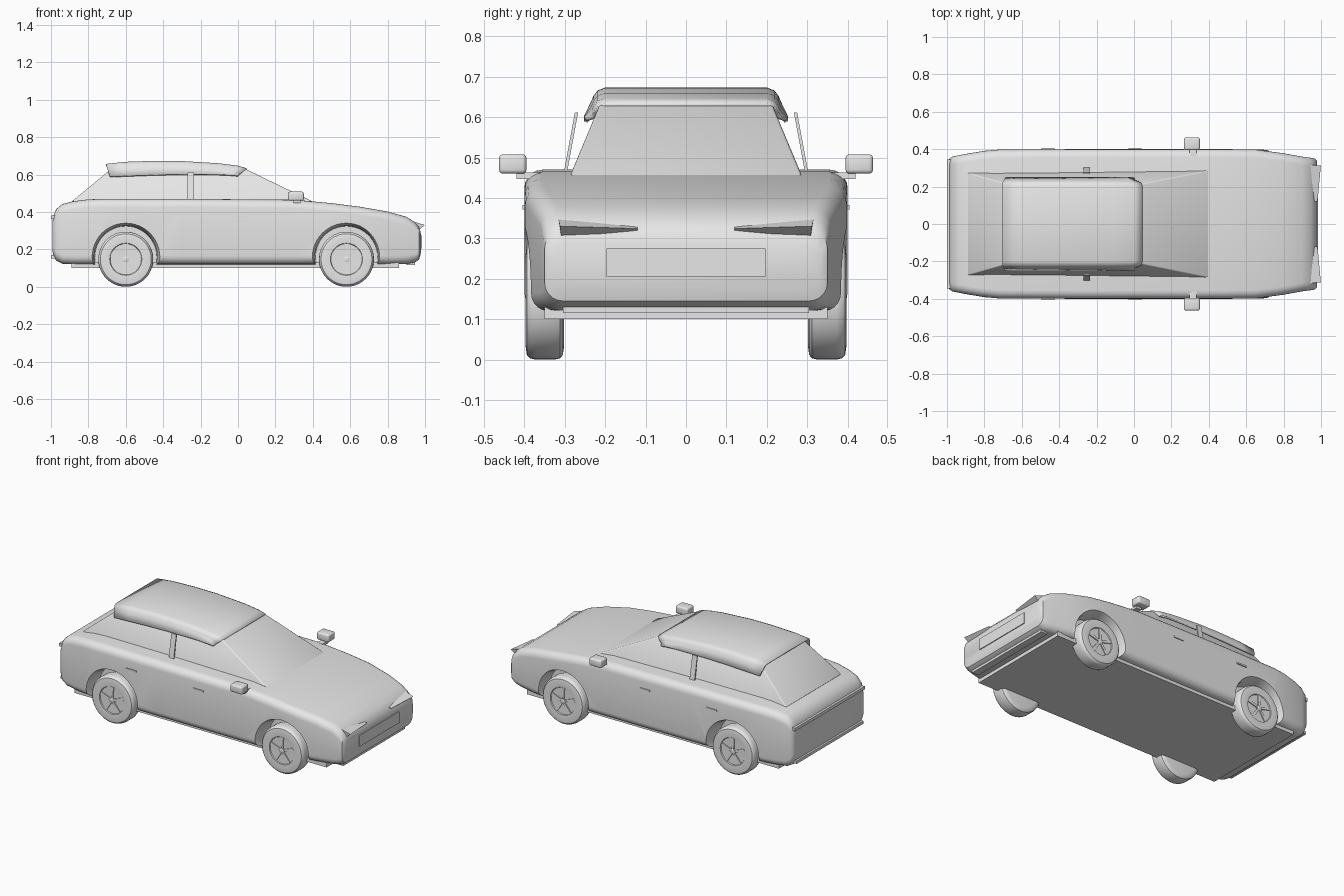
import bpy, bmesh, math
from mathutils import Vector, Matrix

if "Cube" in bpy.data.objects:
    bpy.data.objects.remove(bpy.data.objects["Cube"])

grey = bpy.data.materials.new("plain grey")
grey.diffuse_color = (0.8, 0.8, 0.8, 1)
grey.use_nodes = True
grey.node_tree.nodes["Principled BSDF"].inputs["Base Color"].default_value = grey.diffuse_color


def add(name, verts, faces, angle=35, bevel=0, parent_mat=True):
    """Mesh object with outward normals, optional bevel and angle-based smoothing."""
    bm = bmesh.new()
    vs = [bm.verts.new(v) for v in verts]
    for f in faces:
        bm.faces.new([vs[i] for i in f])
    bmesh.ops.recalc_face_normals(bm, faces=bm.faces[:])
    if bevel:
        bmesh.ops.bevel(bm, geom=bm.edges[:], offset=bevel, segments=3,
                        profile=0.5, affect='EDGES', clamp_overlap=True)
    me = bpy.data.meshes.new(name)
    bm.to_mesh(me)
    bm.free()
    me.materials.append(grey)
    ob = bpy.data.objects.new(name, me)
    bpy.context.collection.objects.link(ob)
    smooth(ob, angle)
    return ob


def smooth(ob, angle=35):
    bpy.ops.object.select_all(action='DESELECT')
    ob.select_set(True)
    bpy.context.view_layer.objects.active = ob
    bpy.ops.object.shade_smooth_by_angle(angle=math.radians(angle))


def loft(rings, closed=True, caps=True):
    """Join equal rings of points into a skin."""
    n = len(rings[0])
    verts = [p for r in rings for p in r]
    faces = []
    for i in range(len(rings) - 1):
        for j in range(n if closed else n - 1):
            k = (j + 1) % n
            faces.append((i*n + j, i*n + k, i*n + n + k, i*n + n + j))
    if caps:
        faces.append(tuple(range(n)))
        faces.append(tuple(range(len(verts) - n, len(verts))))
    return verts, faces


def box(name, x, y, z, bevel=0):
    verts, faces = loft([[(a, y[0], z[0]), (a, y[1], z[0]),
                          (a, y[1], z[1]), (a, y[0], z[1])] for a in x])
    return add(name, verts, faces, bevel=bevel)


def section(x, z0, z1, w, rad=0.045):
    """Rounded rectangle across the car."""
    r = min(rad, (z1 - z0) / 2.3)
    pts = []
    for q, (sy, cz) in enumerate([(1, z1 - r), (-1, z1 - r), (-1, z0 + r), (1, z0 + r)]):
        rr = r
        for s in range(6):
            a = math.pi / 2 * (q + s / 5)
            pts.append((x, sy * (w - rr) + rr * math.cos(a), cz + rr * math.sin(a)))
    return pts


# body shell: x, bottom, top, half width
stations = [(-.992, .19, .35, .335), (-.987, .165, .38, .35), (-.972, .14, .415, .36),
            (-.94, .123, .442, .367), (-.88, .12, .457, .378), (-.80, .12, .467, .391),
            (-.72, .12, .47, .398), (-.3, .12, .47, .4), (.3, .12, .465, .4),
            (.5, .12, .447, .4), (.65, .12, .428, .398), (.8, .12, .402, .378),
            (.9, .122, .374, .36), (.945, .13, .346, .354), (.968, .145, .32, .35),
            (.978, .18, .285, .338)]
body = add("body_shell", *loft([section(*s) for s in stations]))

# wheel arches cut with slightly flared drums
AXLES = (-.6, .58)
cutters = []
for ax in AXLES:
    for s in (1, -1):
        rings = [[(ax + r*math.cos(t*math.tau/48), s*y, .158 + r*math.sin(t*math.tau/48))
                  for t in range(48)] for y, r in ((.285, .166), (.36, .17), (.45, .198))]
        c = add("arch_cutter", *loft(rings))
        c.hide_render = True
        cutters.append(c)
for c in cutters:
    m = body.modifiers.new("arch", 'BOOLEAN')
    m.operation = 'DIFFERENCE'
    m.solver = 'EXACT'
    m.object = c
    bpy.ops.object.select_all(action='DESELECT')
    body.select_set(True)
    bpy.context.view_layer.objects.active = body
    bpy.ops.object.modifier_apply(modifier=m.name)
for c in cutters:
    bpy.data.objects.remove(c)
smooth(body)

# glasshouse
low = [(-.89, -.275, .455), (.4, -.287, .455), (.4, .287, .455), (-.89, .275, .455)]
top = [(-.675, -.213, .632), (.035, -.213, .632), (.035, .213, .632), (-.675, .213, .632)]
add("cabin", *loft([low, top]), bevel=.006)

# roof shell draped over the sides: top x, bottom x, top z, bottom z
roof_rows = [(-.705, -.685, .652, .588), (-.6, -.6, .663, .591), (-.45, -.45, .668, .597),
             (-.3, -.3, .667, .6), (-.1, -.12, .655, .6), (0, -.04, .642, .597),
             (.045, .0, .629, .594)]
rings = []
for xt, xb, zt, zb in roof_rows:
    half = [(.248, zb), (.23, zt - .03), (.225, zt - .018), (.216, zt - .006), (.2, zt)]
    ring = []
    for y, z in half:
        t = (z - zb) / (zt - zb)
        ring.append((xb + (xt - xb) * t, y, z))
    rings.append(ring + [(x, -y, z) for x, y, z in reversed(ring)])
roof = add("roof_shell", *loft(rings, closed=False, caps=False))
sol = roof.modifiers.new("thickness", 'SOLIDIFY')
sol.thickness = .01
sol.offset = 0

# underbody and strips
box("floor_pan", (-.89, .86), (-.35, .35), (.10, .13))
box("front_lip", (.9, .945), (-.305, .305), (.115, .143))
box("front_plate", (.97, .983), (-.197, .197), (.205, .275))
box("tail_light_bar", (-1, -.97), (-.345, .345), (.362, .382))
box("rear_bumper_strip", (-1, -.96), (-.33, .33), (.152, .17))

# wheels: tyre and rim turned from one profile (radius, distance from centre line)
tyre = [(.0, .302), (.115, .302), (.136, .305), (.144, .312), (.147, .325), (.147, .373),
        (.144, .386), (.136, .394), (.115, .397), (.086, .395), (.083, .389), (.0, .387)]
for ax in AXLES:
    end = "front" if ax > 0 else "rear"
    for s, side in ((1, "left"), (-1, "right")):
        def spin(profile, n=48):
            return [[(ax + r*math.cos(i*math.tau/n), s*y, .147 + r*math.sin(i*math.tau/n))
                     for i in range(n)] for r, y in profile]
        core = [(max(r, .002), y) for r, y in tyre]
        add(f"{end}_{side}_wheel", *loft(spin(core)))
        add(f"{end}_{side}_hub", *loft(spin([(.016, .38), (.016, .395), (.012, .397)], 20)))
        # five tapered spokes
        for k in range(5):
            a = math.pi/2 + k*math.tau/5
            d, p = Vector((math.cos(a), 0, math.sin(a))), Vector((-math.sin(a), 0, math.cos(a)))
            c = Vector((ax, 0, .147))
            ring = []
            for y in (.38, .394):
                o = c + Vector((0, s*y, 0))
                ring.append([o + d*.01 + p*.006, o + d*.084 + p*.011,
                             o + d*.084 - p*.011, o + d*.01 - p*.006])
            add(f"{end}_{side}_spoke", *loft(ring))

# paired side details
for s, side in ((1, "left"), (-1, "right")):
    def span(a, b):
        return (s*a, s*b)
    box(f"{side}_mirror", (.267, .352), span(.395, .463), (.46, .508), bevel=.01)
    box(f"{side}_mirror_stem", (.297, .335), span(.36, .42), (.447, .463))
    for x, n in ((-.46, "rear"), (.005, "front")):
        box(f"{side}_{n}_door_handle", (x - .035, x + .035), span(.39, .405), (.372, .382))
    # leaning door pillar
    pillar = [[(x, s*.296, .455), (x, s*.304, .455), (x, s*.275, .612), (x, s*.267, .612)]
              for x in (-.27, -.236)]
    add(f"{side}_door_pillar", *loft(pillar))
    # wedge headlight
    v = [(.94, s*.316, .348), (.96, s*.308, .298), (.999, s*.312, .33),
         (.965, s*.12, .328), (.97, s*.12, .32), (.981, s*.12, .324)]
    add(f"{side}_headlight", v, [(0, 1, 2), (3, 4, 5), (0, 1, 4, 3), (1, 2, 5, 4), (2, 0, 3, 5)])
